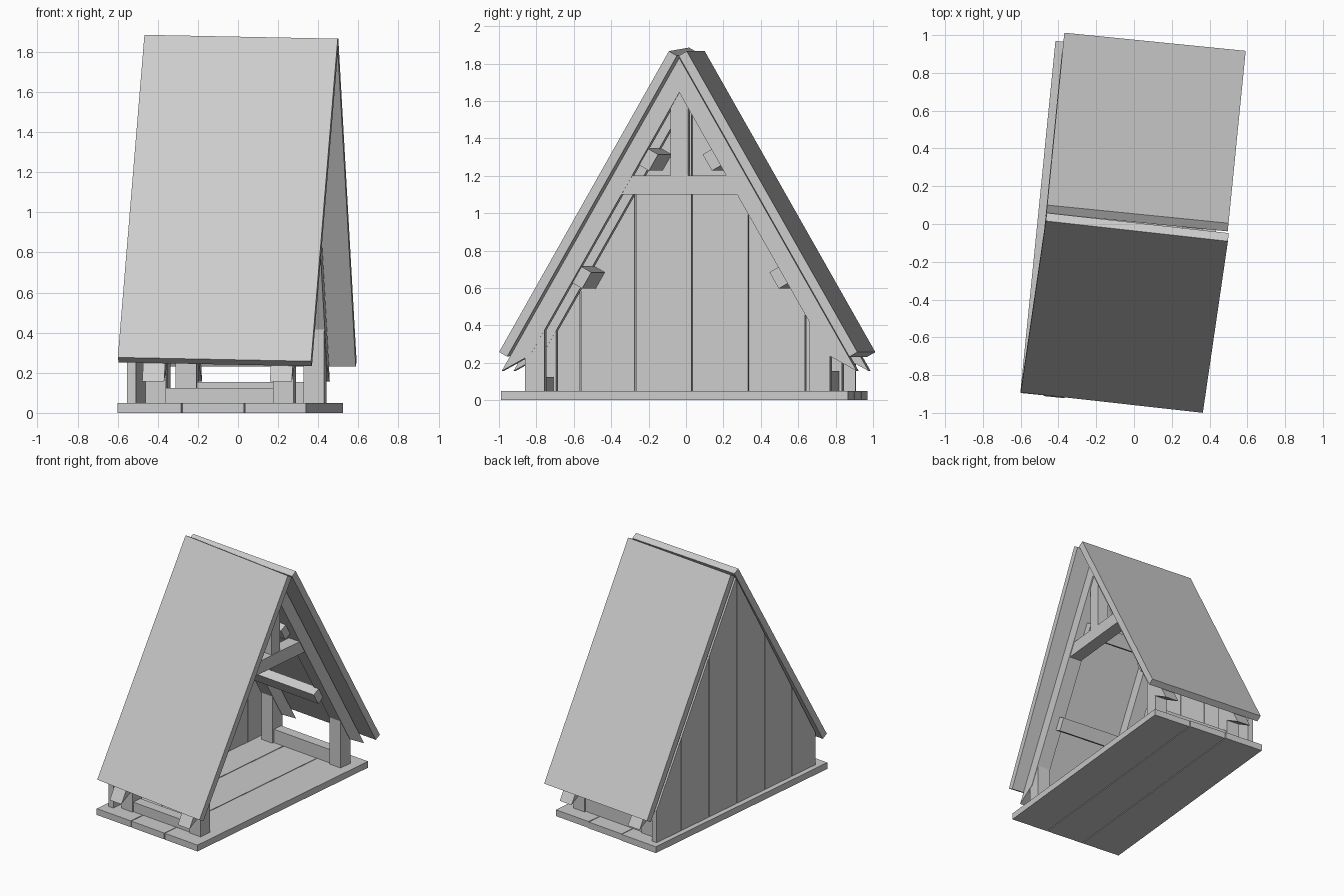
import bpy, bmesh, math
from mathutils import Matrix, Vector

if "Cube" in bpy.data.objects:
    bpy.data.objects.remove(bpy.data.objects["Cube"])

wood = bpy.data.materials.new("grey_wood")
wood.diffuse_color = (0.6, 0.6, 0.6, 1)
wood.use_nodes = True
wood.node_tree.nodes["Principled BSDF"].inputs["Base Color"].default_value = wood.diffuse_color
TURN = Matrix.Rotation(math.radians(-5.7), 4, 'Z')   # whole hut is turned slightly
SLOPE = 1.755                                        # roof rise per unit of depth
FRAMES = {"left": -0.33, "right": 0.31}
LEN = math.hypot(1, SLOPE)
NORMAL = Vector((0, SLOPE / LEN, 1 / LEN))           # outward normal of the back slope


def prism(name, profile, x0, x1, side=1, extra=None):
    """Extrude a (y, z) profile from x0 to x1; side=-1 mirrors it to the front."""
    bm = bmesh.new()
    rings = [[bm.verts.new((x, y * side, z)) for y, z in profile] for x in (x0, x1)]
    n = len(profile)
    bm.faces.new(rings[0])
    bm.faces.new(rings[1])
    for i in range(n):
        j = (i + 1) % n
        bm.faces.new((rings[0][i], rings[0][j], rings[1][j], rings[1][i]))
    bmesh.ops.recalc_face_normals(bm, faces=bm.faces)
    if extra:
        bm.transform(extra)
    bm.transform(TURN)
    me = bpy.data.meshes.new(name)
    bm.to_mesh(me)
    bm.free()
    me.materials.append(wood)
    ob = bpy.data.objects.new(name, me)
    bpy.context.collection.objects.link(ob)
    return ob


def box(name, x0, x1, y0, y1, z0, z1, side=1):
    return prism(name, [(y0, z0), (y1, z0), (y1, z1), (y0, z1)], x0, x1, side)


def outer(y):   # height of the rafter top / roof underside
    return 1.83 - SLOPE * abs(y)


def inner(y):   # height of the rafter underside
    return 1.645 - SLOPE * abs(y)


# floor boards
for i, (a, b, dy) in enumerate([(-0.51, -0.19, 0), (-0.184, 0.124, -0.005), (0.13, 0.436, -0.01)]):
    box(f"floor_board_{i + 1}", a, b, -0.95, 0.923 + dy, 0, 0.05)

# roof panels, the front one slightly skewed in its plane
for label, side, top, x0, x1 in [("back", 1, (0.054, 1.866), -0.4675, 0.4975),
                                 ("front", -1, (0.036, 1.876), -0.487, 0.483)]:
    t = 0.05
    low = (top[0] + 1.852 / LEN, top[1] - 1.852 * SLOPE / LEN)
    off = (-NORMAL.y * t, -NORMAL.z * t)
    profile = [top, low, (low[0] + off[0], low[1] + off[1]), (top[0] + off[0], top[1] + off[1])]
    extra = None
    if side < 0:
        c = Vector(((x0 + x1) / 2, -(top[0] + low[0]) / 2, (top[1] + low[1]) / 2))
        axis = Vector((0, -NORMAL.y, NORMAL.z))
        extra = (Matrix.Translation(c) @ Matrix.Rotation(math.radians(-1.3), 4, axis)
                 @ Matrix.Translation(-c))
    prism(f"{label}_roof_panel", profile, x0, x1, side, extra)

# two frames of rafters with pointed tails and corner posts
for frame, x in FRAMES.items():
    for label, side, p0, p1 in [("back", 1, 0.70, 0.81), ("front", -1, 0.725, 0.83)]:
        prism(f"{frame}_{label}_rafter",
              [(0, 1.83), (0.954, outer(0.954)), (0.80, inner(0.80)), (0, 1.645)],
              x - 0.055, x + 0.055, side)
        prism(f"{frame}_{label}_post",
              [(p0, 0.05), (p1, 0.05), (p1, inner(p1) + 0.06), (p0, inner(p0) + 0.06)],
              x - 0.052, x + 0.052, side)

# tie beam and king post in the open gable
xr = FRAMES["right"]
prism("tie_beam", [(-0.311, 1.1), (0.311, 1.1), (0.254, 1.2), (-0.254, 1.2)], xr - 0.05, xr + 0.05)
prism("king_post", [(-0.047, 1.2), (0.047, 1.2), (0.047, 1.6), (0, 1.68), (-0.047, 1.6)],
      xr - 0.045, xr + 0.045)

# sill rails between the posts
box("back_sill_rail", FRAMES["left"], xr, 0.715, 0.795, 0.05, 0.155)
box("front_sill_rail", FRAMES["left"], xr, 0.74, 0.82, 0.05, 0.125, -1)

# purlins lying against the rafter undersides
for label, side in (("back", 1), ("front", -1)):
    for level, z in (("upper", 1.30), ("lower", 0.67)):
        y = (1.645 - z) / SLOPE
        u = Vector((1 / LEN, -SLOPE / LEN)) * 0.05
        n = Vector((NORMAL.y, NORMAL.z))
        c = Vector((y, z))
        pts = [c - u + n * 0.01, c + u + n * 0.01, c + u - n * 0.06, c - u - n * 0.06]
        prism(f"{level}_{label}_purlin", [tuple(p) for p in pts], -0.425, 0.30, side)

# closed gable wall of vertical boards, tops cut along the roof
edges = [-0.87, -0.61, -0.315, -0.01, 0.295, 0.60, 0.87]
for i, (a, b) in enumerate(zip(edges, edges[1:])):
    a, b = a + 0.003, b - 0.003
    top = [(b, outer(b) - 0.005), (a, outer(a) - 0.005)]
    if a < 0 < b:
        top.insert(1, (0, outer(0) - 0.005))
    prism(f"gable_board_{i + 1}", [(a, 0.05), (b, 0.05)] + top, -0.47, -0.425)
